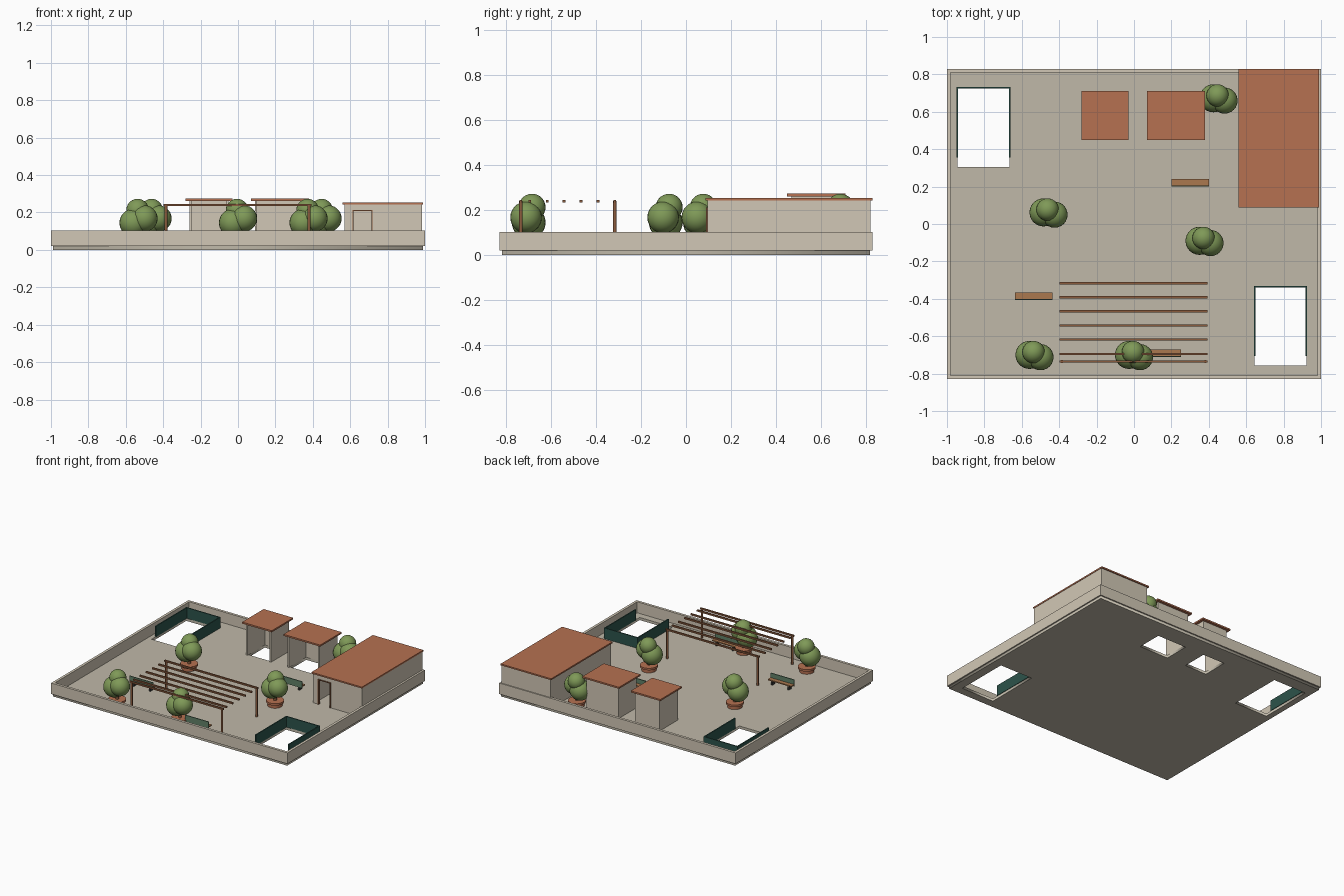
import bpy, math

if "Cube" in bpy.data.objects:
    bpy.data.objects.remove(bpy.data.objects["Cube"])


def mat(name, r, g, b):
    m = bpy.data.materials.new(name)
    m.diffuse_color = [(c / 255) ** 2.2 for c in (r, g, b)] + [1]
    m.use_nodes = True
    m.node_tree.nodes["Principled BSDF"].inputs["Base Color"].default_value = m.diffuse_color
    return m


WALL = mat("wall_beige", 208, 198, 180)
FLOOR = mat("floor_stone", 190, 183, 167)
ROOF = mat("terracotta", 180, 112, 82)
RAIL = mat("dark_green", 48, 84, 76)
WOOD = mat("wood", 138, 92, 64)
SEAT = mat("seat_wood", 170, 120, 80)
BACK = mat("bench_green", 98, 128, 104)
LEAF = mat("foliage", 126, 152, 88)
DARK = mat("dark_metal", 60, 60, 58)
G = 0.02  # floor level


def box(name, x0, x1, y0, y1, z0, z1, m):
    v = [(x, y, z) for z in (z0, z1) for x, y in ((x0, y0), (x1, y0), (x1, y1), (x0, y1))]
    f = [(3, 2, 1, 0), (4, 5, 6, 7), (0, 1, 5, 4), (1, 2, 6, 5), (2, 3, 7, 6), (3, 0, 4, 7)]
    me = bpy.data.meshes.new(name)
    me.from_pydata(v, [], f)
    me.materials.append(m)
    o = bpy.data.objects.new(name, me)
    bpy.context.collection.objects.link(o)
    return o


def finish(name, m):
    o = bpy.context.object
    o.name = name
    o.data.materials.append(m)
    bpy.ops.object.shade_smooth_by_angle(angle=math.radians(40))


def cylinder(name, x, y, z0, z1, r, m, n=24):
    bpy.ops.mesh.primitive_cylinder_add(vertices=n, radius=r, depth=z1 - z0,
                                        location=(x, y, (z0 + z1) / 2))
    finish(name, m)


def ball(name, x, y, z, r):
    bpy.ops.mesh.primitive_uv_sphere_add(segments=24, ring_count=14, radius=r, location=(x, y, z))
    finish(name, LEAF)


# openings through the floor: two stairwells, two hut shafts
WELLS = [(-0.945, -0.665, 0.305, 0.725), (0.645, 0.922, -0.757, -0.34)]
HUTS = [(-0.26, -0.05), (0.09, 0.36)]
T = 0.012
HUT_Y = (0.47, 0.69)
holes = WELLS + [(a + T, b - T, HUT_Y[0] + T, HUT_Y[1] - T) for a, b in HUTS]

# floor slab: flat filled outline with holes, given thickness
cu = bpy.data.curves.new("floor_slab", 'CURVE')
cu.dimensions = '2D'
cu.fill_mode = 'BOTH'
cu.extrude = G / 2
for x0, x1, y0, y1 in [(-0.99, 0.99, -0.82, 0.82)] + holes:
    s = cu.splines.new('POLY')
    s.points.add(3)
    for p, (x, y) in zip(s.points, ((x0, y0), (x1, y0), (x1, y1), (x0, y1))):
        p.co = (x, y, 0, 1)
    s.use_cyclic_u = True
cu.materials.append(FLOOR)
slab = bpy.data.objects.new("floor_slab", cu)
slab.location.z = G / 2
bpy.context.collection.objects.link(slab)
bpy.context.view_layer.objects.active = slab
slab.select_set(True)
bpy.ops.object.convert(target='MESH')

# parapet
P = 0.104
for s, side in ((-1, "left"), (1, "right")):
    a, b = sorted((s * 0.98, s * 1.0))
    box(side + "_parapet", a, b, -0.81, 0.81, G, P, WALL)
for s, side in ((-1, "front"), (1, "back")):
    a, b = sorted((s * 0.81, s * 0.83))
    box(side + "_parapet", -1, 1, a, b, G, P, WALL)

# stairwell guards on three sides
for x0, x1, y0, y1 in WELLS:
    t = 0.008
    box("stair_guard_left", x0 - t / 2, x0 + t / 2, y0 + 0.05, y1, G, 0.102, RAIL)
    box("stair_guard_right", x1 - t / 2, x1 + t / 2, y0 + 0.05, y1, G, 0.102, RAIL)
    box("stair_guard_back", x0 - t / 2, x1 + t / 2, y1, y1 + t, G, 0.102, RAIL)

# open-fronted huts
for a, b in HUTS:
    y0, y1 = HUT_Y
    box("hut_left_wall", a, a + T, y0, y1, G, 0.262, WALL)
    box("hut_right_wall", b - T, b, y0, y1, G, 0.262, WALL)
    box("hut_back_wall", a + T, b - T, y1 - T, y1, G, 0.262, WALL)
    box("hut_roof", a - 0.02, b + 0.02, y0 - 0.02, y1 + 0.02, 0.262, 0.274, ROOF)

# corner building with a front doorway
X0, X1, Y0, Y1, H = 0.57, 0.985, 0.095, 0.822, 0.243
D0, D1, DH = 0.612, 0.72, 0.213
box("building_left_wall", X0, X0 + T, Y0, Y1, G, H, WALL)
box("building_right_wall", X1 - T, X1, Y0, Y1, G, H, WALL)
box("building_back_wall", X0 + T, X1 - T, Y1 - T, Y1, G, H, WALL)
box("building_front_left", X0 + T, D0, Y0, Y0 + T, G, H, WALL)
box("building_front_right", D1, X1 - T, Y0, Y0 + T, G, H, WALL)
box("door_lintel", D0, D1, Y0, Y0 + T, DH, H, WALL)
box("building_roof", 0.56, 0.988, 0.087, 0.83, H, 0.254, ROOF)
for x in (D0, D1 - 0.006):
    box("door_jamb", x, x + 0.006, Y0 - 0.006, Y0 + T, G, DH, WOOD)
box("door_head", D0, D1, Y0 - 0.006, Y0 + T, DH - 0.006, DH, WOOD)

# pergola
for y in (-0.735, -0.317):
    for x in (-0.385, 0.38):
        cylinder("pergola_post", x, y, G, 0.24, 0.008, WOOD, 12)
for y in (-0.735, -0.695, -0.618, -0.543, -0.467, -0.392, -0.317):
    box("pergola_slat", -0.398, 0.392, y - 0.006, y + 0.006, 0.234, 0.246, WOOD)

# benches
for x, y in ((0.3, 0.22), (-0.535, -0.387), (0.15, -0.692)):
    box("bench_seat", x - 0.1, x + 0.1, y - 0.018, y + 0.02, 0.052, 0.06, SEAT)
    box("bench_back", x - 0.1, x + 0.1, y - 0.02, y - 0.013, 0.045, 0.095, BACK)
    for dx in (-0.075, 0.065):
        box("bench_leg", x + dx, x + dx + 0.01, y - 0.015, y + 0.015, G, 0.052, DARK)

# potted trees
for x, y in ((0, -0.7), (-0.532, -0.7), (0.377, -0.09), (-0.457, 0.062), (0.452, 0.672)):
    cylinder("pot", x, y, G, 0.05, 0.052, ROOF)
    cylinder("pot_rim", x, y, 0.045, 0.06, 0.062, ROOF)
    cylinder("trunk", x, y, 0.055, 0.15, 0.012, WOOD, 10)
    ball("foliage_left", x - 0.027, y, 0.145, 0.075)
    ball("foliage_right", x + 0.032, y - 0.012, 0.168, 0.07)
    ball("foliage_top", x - 0.005, y + 0.015, 0.213, 0.06)
